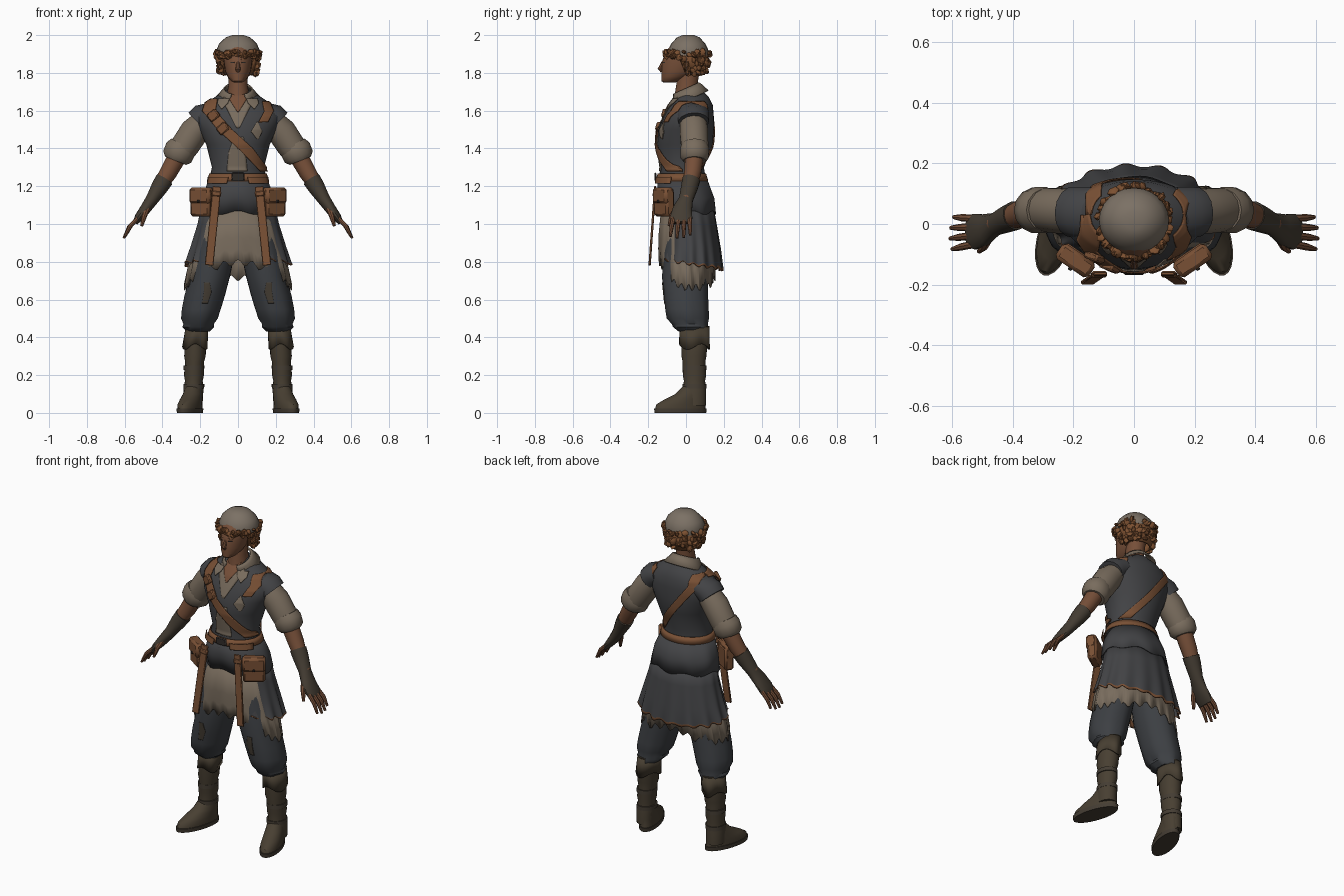
import bpy, bmesh, math, random
from mathutils import Vector, Matrix, Euler

if "Cube" in bpy.data.objects:
    bpy.data.objects.remove(bpy.data.objects["Cube"])
random.seed(4)
made = []


def colour(name, r, g, b):
    m = bpy.data.materials.new(name)
    m.use_nodes = True
    m.diffuse_color = (r, g, b, 1)
    bsdf = m.node_tree.nodes["Principled BSDF"]
    bsdf.inputs["Base Color"].default_value = (r, g, b, 1)
    bsdf.inputs["Roughness"].default_value = .9
    return m


charcoal = colour("charcoal cloth", .055, .056, .06)
slate = colour("slate trousers", .046, .05, .056)
linen = colour("worn linen", .19, .15, .11)
wool = colour("cap wool", .2, .165, .13)
leather = colour("tan leather", .19, .08, .035)
skin = colour("skin", .18, .078, .04)
ginger = colour("ginger hair", .2, .08, .03)
hide = colour("boot hide", .065, .05, .032)
glove_hide = colour("glove hide", .058, .046, .033)
dark = colour("dark metal", .03, .025, .022)


def finish(name, bm, mat, thick=0, bevel=0, mirror=False):
    bmesh.ops.recalc_face_normals(bm, faces=bm.faces)
    me = bpy.data.meshes.new(name)
    bm.to_mesh(me)
    bm.free()
    me.materials.append(mat)
    ob = bpy.data.objects.new(name, me)
    bpy.context.collection.objects.link(ob)
    if thick:
        ob.modifiers.new("thickness", 'SOLIDIFY').thickness = thick
    if bevel:
        ob.modifiers.new("rounding", 'BEVEL').width = bevel
    if mirror:
        ob.modifiers.new("mirror", 'MIRROR')
    made.append(ob)
    return ob


def grid(name, rows, mat, wrap=True, caps=True, **options):
    """Skin rows of points; wrap closes each row, caps fill both ends."""
    bm = bmesh.new()
    vs = [[bm.verts.new(p) for p in row] for row in rows]
    n = len(rows[0])
    for a, b in zip(vs, vs[1:]):
        for i in range(n if wrap else n - 1):
            j = (i + 1) % n
            bm.faces.new((a[i], a[j], b[j], b[i]))
    if wrap and caps:
        bm.faces.new(vs[0])
        bm.faces.new(vs[-1])
    return finish(name, bm, mat, **options)


def loft(name, rings, mat, sides=24, gap=0, pleats=0, depth=0, drop=None, **options):
    """Level ellipses (z, x, y, rx, ry) from top to bottom; gap opens the front."""
    rows = []
    for k, (z, x, y, rx, ry) in enumerate(rings):
        k /= len(rings) - 1
        row = []
        for i in range(sides):
            a = -math.pi / 2 + gap
            a += (math.tau - 2 * gap) * i / (sides - 1 if gap else sides)
            f = 1 + depth * k * math.cos(pleats * a)
            lift = k * drop(a) if drop else 0
            row.append((x + rx * f * math.cos(a), y + ry * f * math.sin(a), z + lift))
        rows.append(row)
    return grid(name, rows, mat, wrap=not gap, **options)


def tube(name, path, mat, sides=14, **options):
    """Limb along (x, y, z, radius across, radius in depth)."""
    pts = [Vector(p[:3]) for p in path]
    rows = []
    for i, p in enumerate(path):
        t = (pts[min(i + 1, len(pts) - 1)] - pts[max(i - 1, 0)]).normalized()
        u = Vector((0, 1, 0)).cross(t).normalized()
        v = t.cross(u)
        angles = [math.tau * k / sides for k in range(sides)]
        rows.append([pts[i] + u * p[3] * math.cos(a) + v * p[4] * math.sin(a) for a in angles])
    return grid(name, rows, mat, **options)


def panel(name, edges, mat, body, side=-1, off=.006, cols=8, steps=10, **options):
    """Thin plate hugging a loft; edges are (z, x start, x end)."""
    rows = []
    for a, b in zip(edges, edges[1:]):
        for s in range(steps + 1):
            z, left, right = [p + (q - p) * s / steps for p, q in zip(a, b)]
            for r, q in zip(body, body[1:]):
                if r[0] >= z >= q[0]:
                    f = (r[0] - z) / (r[0] - q[0])
                    _, cx, cy, rx, ry = [m + (n - m) * f for m, n in zip(r, q)]
            rx, ry, row = rx + off, ry + off, []
            for c in range(cols + 1):
                d = max(-1, min(1, (left + (right - left) * c / cols - cx) / rx))
                row.append((cx + d * rx, cy + side * ry * math.sqrt(1 - d * d), z))
            rows.append(row)
    return grid(name, rows, mat, wrap=False, thick=.005, **options)


def box(name, loc, size, mat, rot=(0, 0, 0), bevel=.006, **options):
    bm = bmesh.new()
    place = Matrix.LocRotScale(Vector(loc), Euler(rot), Vector(size))
    bmesh.ops.create_cube(bm, size=1, matrix=place)
    return finish(name, bm, mat, bevel=bevel, **options)


# Head, face and neck
head = [(1.97, 0, .01, .05, .06), (1.92, 0, .005, .083, .11), (1.86, 0, -.01, .076, .117),
        (1.81, 0, -.03, .068, .1), (1.78, 0, -.055, .055, .075), (1.757, 0, -.08, .037, .05),
        (1.748, 0, -.09, .02, .03)]
loft("head", head, skin)
loft("neck", [(1.83, 0, .015, .055, .06), (1.74, 0, .005, .05, .056), (1.65, 0, .005, .065, .07)], skin)
tube("nose", [(0, -.12, 1.86, .007, .008), (0, -.138, 1.82, .014, .012),
              (0, -.128, 1.808, .01, .008)], skin, sides=8)
panel("eyes", [(1.857, .02, .04), (1.852, .02, .04)], dark, head, off=.001, mirror=True)
panel("brows", [(1.874, .018, .046), (1.869, .018, .046)], leather, head, off=.002, mirror=True)

# Cap and curly hair
loft("cap", [(2, 0, .012, .03, .03), (1.988, 0, .012, .065, .06), (1.955, 0, .012, .1, .09),
             (1.92, 0, .012, .115, .107), (1.892, 0, .01, .112, .108)], wool)
loft("hair_base", [(1.91, 0, .01, .107, .108), (1.85, 0, .025, .102, .092),
                   (1.79, 0, .035, .075, .065)], ginger, gap=1, thick=.01)
bm = bmesh.new()
for i in range(150):
    a = random.uniform(0, math.tau)
    front = math.sin(a) < -.5
    z = random.uniform(1.885, 1.91) if front else random.uniform(1.795, 1.915)
    r = .118 - (1.91 - z) * .18
    spot = Matrix.Translation((r * math.cos(a), .01 + r * math.sin(a), z))
    spin = Euler([random.uniform(0, 3) for _ in range(3)]).to_matrix().to_4x4()
    bmesh.ops.create_icosphere(bm, subdivisions=1, radius=random.uniform(.013, .02),
                               matrix=spot @ spin @ Matrix.Diagonal((1.2, .7, 1, 1)))
finish("hair_curls", bm, ginger)

# Vest with shirt showing at the neck and waist
torso = [(1.71, 0, .03, .06, .055), (1.67, 0, .032, .125, .09), (1.63, 0, .027, .185, .115),
         (1.57, 0, .015, .232, .132), (1.5, 0, 0, .205, .147), (1.42, 0, -.005, .168, .147),
         (1.3, 0, -.02, .138, .115), (1.2, 0, -.02, .16, .13)]
loft("vest", torso, charcoal, sides=40)
panel("shirt_neck", [(1.69, -.06, .06), (1.66, -.085, .085), (1.51, -.008, .008)], linen, torso)
panel("bare_chest", [(1.7, -.045, .045), (1.66, -.045, .045), (1.595, -.004, .004)], skin, torso, off=.01)
panel("shirt_waist", [(1.46, -.02, .03), (1.38, -.05, .04), (1.28, -.06, .05)], linen, torso)
panel("chest_patch", [(1.54, .1, .105), (1.49, .07, .13), (1.45, .1, .11)], linen, torso)
collar = loft("collar", [(.028, 0, 0, .075, .08), (.012, 0, 0, .085, .09), (-.03, 0, 0, .12, .108)],
              linen, gap=.5, thick=.008)
collar.data.transform(Matrix.Translation((0, .008, 1.692)) @ Matrix.Rotation(.42, 4, 'X'))
panel("collar_points", [(1.665, .045, .105), (1.64, .055, .11), (1.61, .085, .09)],
      linen, torso, off=.014, mirror=True)

# Cross strap, shoulder strap and belt
panel("cross_strap_front", [(1.665, -.17, -.11), (1.6, -.19, -.12), (1.5, -.11, -.03),
                            (1.4, .0, .08), (1.28, .12, .17)], leather, torso, off=.014)
panel("cross_strap_back", [(1.665, -.16, -.11), (1.6, -.16, -.105), (1.28, .09, .14)],
      leather, torso, side=1, off=.008)
for i, (x, y, z) in enumerate([(-.13, -.11, 1.575), (-.08, -.142, 1.505)]):
    box("strap_case_%d" % i, (x, y, z), (.06, .024, .05), leather, (0, -.7, -.35))
panel("shoulder_patch_front", [(1.65, .13, .17), (1.6, .14, .19), (1.54, .11, .16)],
      leather, torso, off=.009)
panel("shoulder_patch_back", [(1.65, .13, .17), (1.6, .15, .2)], leather, torso, side=1, off=.009)
loft("belt", [(1.268, 0, -.022, .152, .128), (1.228, 0, -.022, .165, .14)], leather,
     sides=40, caps=False, thick=.006)
box("belt_buckle", (0, -.162, 1.25), (.07, .012, .045), dark)
panel("hip_belt", [(1.25, .05, .16), (1.215, .06, .165)], leather, torso, off=.025, mirror=True)

# Peplum, pleated skirt with a worn hem, and ragged undertunic
loft("peplum", [(1.245, 0, -.02, .152, .13), (1.14, 0, 0, .192, .15), (1.06, 0, .008, .21, .15)],
     charcoal, sides=64, caps=False, thick=.006, pleats=9, depth=.015,
     drop=lambda a: .01 * math.sin(7 * a))
skirt = loft("pleated_skirt", [(1.1, 0, .01, .195, .135), (1, 0, .02, .215, .143),
                               (.88, 0, .025, .25, .158), (.795, 0, .025, .276, .168),
                               (.788, 0, .025, .278, .169)],
             charcoal, sides=111, gap=.62, thick=.006, pleats=15, depth=.04,
             drop=lambda a: -.03 * math.sin(a) + .008 * math.sin(19 * a))
skirt.data.materials.append(leather)
for face in skirt.data.polygons[-110:]:
    face.material_index = 1
loft("undertunic", [(1.1, 0, 0, .17, .13), (.9, 0, .005, .225, .15), (.8, 0, .005, .262, .15),
                    (.71, 0, .005, .282, .147)],
     linen, sides=110, caps=False, thick=.005, pleats=12, depth=.02,
     drop=lambda a: (.13 * max(0, -math.sin(a)) ** 2 - .045
                     + .05 * max(0, math.sin(a)) ** 8 + .018 * math.sin(23 * a)))

# Pouches and hanging straps
turn = (0, 0, .6)
box("pouches", (.19, -.115, 1.11), (.125, .055, .14), leather, turn, .012, mirror=True)
box("pouch_flaps", (.193, -.121, 1.15), (.13, .06, .085), leather, turn, .012, mirror=True)
box("pouch_studs", (.21, -.147, 1.12), (.014, .012, .014), dark, turn, .003, mirror=True)
box("hanging_straps", (.132, -.178, .99), (.045, .012, .42), leather, (-.07, -.1, 0),
    .003, mirror=True)
box("strap_loops", (.115, -.166, 1.16), (.052, .02, .03), leather, (-.07, -.1, 0), mirror=True)

# Baggy trousers
legs = [(1.04, .085, 0, .09, .1), (.85, .123, -.003, .108, .115), (.72, .148, -.005, .106, .122),
        (.62, .175, 0, .107, .117), (.55, .192, .005, .103, .115), (.5, .202, .01, .097, .112),
        (.47, .206, .02, .08, .095), (.455, .208, .025, .084, .094), (.43, .21, .04, .06, .078)]
loft("trousers", legs, slate, pleats=7, depth=.04, mirror=True)
panel("trouser_patches", [(.69, .15, .18), (.64, .14, .18), (.58, .16, .19)],
      glove_hide, legs, off=.003, mirror=True)

# Boots: shaft, folded cuff, bands and turned-out feet
loft("boot_shafts", [(.46, .215, .045, .06, .08), (.36, .225, .045, .056, .068),
                     (.3, .228, .042, .057, .066), (.27, .23, .042, .05, .06),
                     (.2, .233, .045, .053, .062), (.17, .234, .045, .047, .056),
                     (.12, .236, .045, .053, .062), (.04, .238, .045, .05, .062)],
     hide, mirror=True)
loft("boot_cuffs", [(.455, .217, .045, .06, .08), (.35, .226, .045, .067, .08)],
     hide, sides=40, caps=False, thick=.006, pleats=5, depth=.04,
     drop=lambda a: .015 * math.sin(3 * a), mirror=True)
for z in (.14, .24):
    loft("boot_band", [(z + .012, .233, .045, .055, .064), (z - .012, .234, .045, .055, .064)],
         glove_hide, mirror=True)
feet = loft("boot_feet", [(.14, 0, .07, .045, .06), (.1, 0, .05, .05, .082),
                          (.07, 0, .018, .053, .113), (.045, 0, -.003, .056, .135),
                          (.022, 0, -.005, .056, .14)], hide, mirror=True)
soles = loft("boot_soles", [(.024, 0, -.005, .06, .146), (0, 0, -.005, .058, .143)],
             glove_hide, mirror=True)
for ob in (feet, soles):
    ob.data.transform(Matrix.Translation((.253, -.025, 0)) @ Matrix.Rotation(.3, 4, 'Z'))

# Arms: vest cap, rolled sleeve, forearm, glove and fingers
tube("shoulder_caps", [(.14, .035, 1.585, .06, .09), (.185, .038, 1.565, .073, .086),
                       (.208, .04, 1.54, .072, .082)], charcoal, mirror=True)
tube("sleeves", [(.17, .037, 1.555, .062, .07), (.23, .042, 1.49, .077, .076),
                 (.28, .046, 1.415, .075, .074), (.31, .046, 1.375, .07, .07)], linen, mirror=True)
tube("sleeve_cuffs", [(.292, .046, 1.42, .07, .07), (.305, .046, 1.395, .082, .078),
                      (.322, .045, 1.355, .08, .076), (.33, .045, 1.335, .06, .06)],
     linen, mirror=True)
tube("forearms", [(.32, .045, 1.36, .05, .05), (.37, .035, 1.27, .046, .046),
                  (.46, 0, 1.13, .03, .03)], skin, mirror=True)
tube("gloves", [(.39, .028, 1.235, .048, .048), (.415, .018, 1.195, .045, .045),
                (.455, .0, 1.13, .034, .038), (.49, -.018, 1.08, .029, .052),
                (.525, -.025, 1.035, .023, .06), (.545, -.025, 1.005, .014, .052)],
     glove_hide, mirror=True)
for i, name in enumerate(["index", "middle", "ring", "little"]):
    y, reach = -.066 + i * .028, [.92, 1, .97, .85][i]
    tube(name + "_fingers", [(.525, y, 1.035, .012, .013),
                             (.525 + .05 * reach, y * 1.15, 1.035 - .05 * reach, .012, .012),
                             (.525 + .08 * reach, y * 1.25, 1.035 - .11 * reach, .007, .007)],
         skin, sides=8, mirror=True)
tube("thumbs", [(.475, -.035, 1.1, .018, .018), (.495, -.075, 1.045, .014, .014),
                (.51, -.09, .99, .008, .008)], skin, sides=8, mirror=True)

# Smooth shading with crisp edges
for ob in made:
    ob.select_set(True)
bpy.context.view_layer.objects.active = made[0]
bpy.ops.object.shade_smooth_by_angle(angle=.7)
